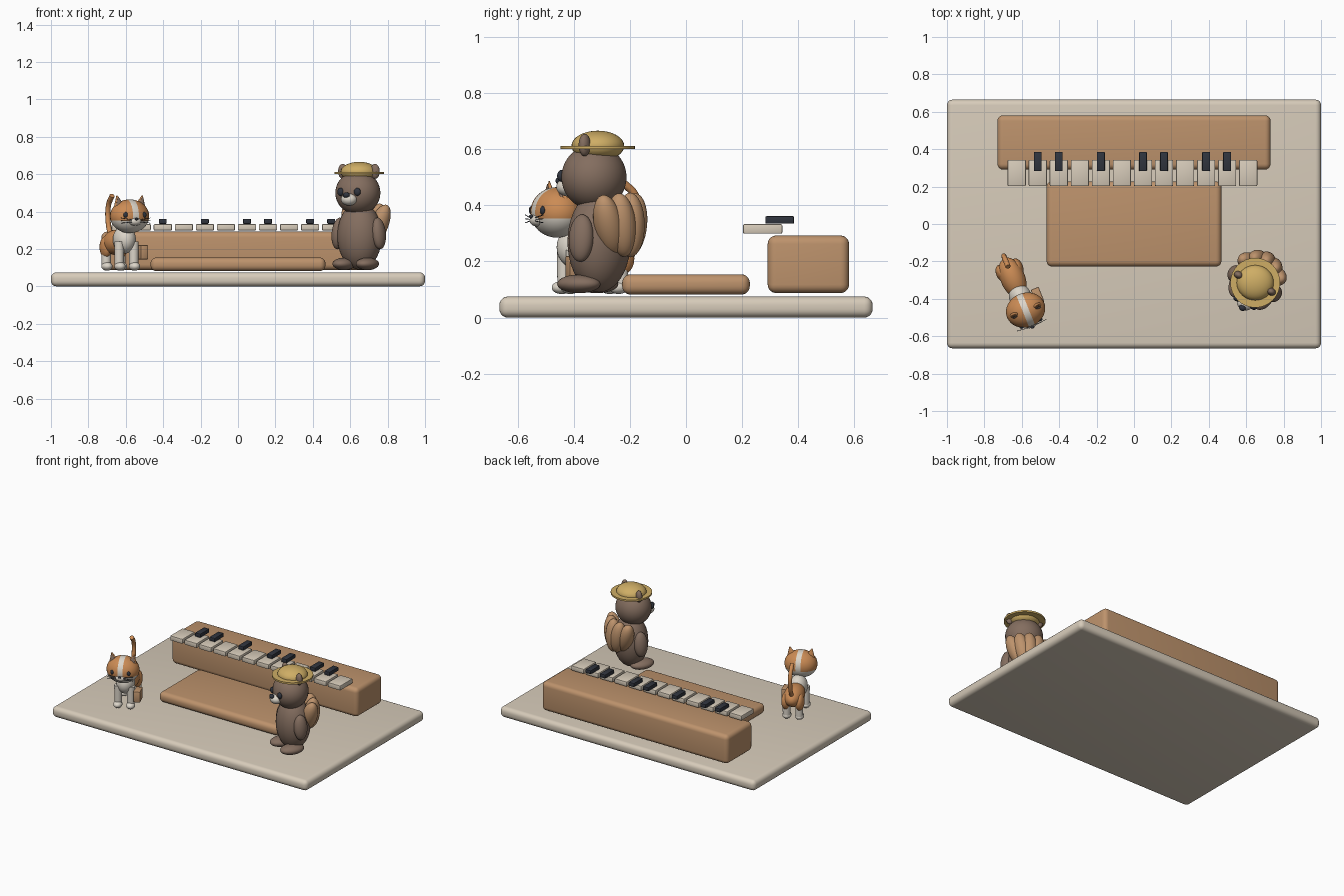
import bpy, bmesh
from math import radians, sin, cos
from mathutils import Matrix, Vector, Euler

cube = bpy.data.objects.get("Cube")
if cube:
    bpy.data.objects.remove(cube, do_unlink=True)


def material(name, r, g, b):
    m = bpy.data.materials.new(name)
    m.use_nodes = True
    m.diffuse_color = (r, g, b, 1)
    node = next(n for n in m.node_tree.nodes if n.type == "BSDF_PRINCIPLED")
    node.inputs["Base Color"].default_value = (r, g, b, 1)
    node.inputs["Roughness"].default_value = 0.7
    return m


CREAM = material("cream", 0.68, 0.60, 0.49)
WOOD = material("warm wood", 0.51, 0.29, 0.15)
DARK = material("charcoal", 0.03, 0.035, 0.048)
FUR = material("brown fur", 0.23, 0.155, 0.115)
ORANGE = material("orange fur", 0.60, 0.26, 0.09)
WHITE = material("white fur", 0.72, 0.67, 0.59)
STRAW = material("straw", 0.62, 0.42, 0.13)
WORLD = Matrix.Identity(4)


def frame(x, y, degrees):
    return Matrix.Translation((x, y, 0)) @ Matrix.Rotation(radians(degrees), 4, "Z")


def finish(bm, name, mats, place, loc, rot=(0, 0, 0)):
    mesh = bpy.data.meshes.new(name)
    bm.to_mesh(mesh)
    bm.free()
    for m in mats:
        mesh.materials.append(m)
    mesh.shade_smooth()
    mesh.set_sharp_from_angle(angle=radians(40))
    ob = bpy.data.objects.new(name, mesh)
    bpy.context.collection.objects.link(ob)
    turn = Euler([radians(a) for a in rot]).to_matrix().to_4x4()
    ob.matrix_world = place @ Matrix.Translation(loc) @ turn
    return ob


def box(name, mat, size, loc, bevel, place=WORLD, segments=5):
    bm = bmesh.new()
    bmesh.ops.create_cube(bm, size=1)
    bmesh.ops.scale(bm, vec=size, verts=bm.verts)
    bmesh.ops.bevel(bm, geom=bm.edges[:], offset=bevel, segments=segments,
                    profile=0.5, affect="EDGES")
    return finish(bm, name, [mat], place, loc)


def sphere(radii):
    bm = bmesh.new()
    bmesh.ops.create_uvsphere(bm, u_segments=32, v_segments=20, radius=1)
    bmesh.ops.scale(bm, vec=radii, verts=bm.verts)
    return bm


def blob(name, mat, radii, loc, place, rot=(0, 0, 0)):
    return finish(sphere(radii), name, [mat], place, loc, rot)


def cone(name, mat, r1, r2, depth, loc, place, rot=(0, 0, 0), squash=1, sides=32):
    bm = bmesh.new()
    bmesh.ops.create_cone(bm, cap_ends=True, segments=sides, radius1=r1,
                          radius2=r2, depth=depth)
    bmesh.ops.scale(bm, vec=(1, squash, 1), verts=bm.verts)
    return finish(bm, name, [mat], place, loc, rot)


def tube(name, mat, points, radius, place):
    data = bpy.data.curves.new(name, "CURVE")
    data.dimensions = "3D"
    data.bevel_depth = radius
    data.bevel_resolution = 3
    data.use_fill_caps = True
    spline = data.splines.new("BEZIER")
    spline.bezier_points.add(len(points) - 1)
    for bp, p in zip(spline.bezier_points, points):
        bp.co = p
        bp.handle_left_type = bp.handle_right_type = "AUTO"
    data.materials.append(mat)
    ob = bpy.data.objects.new(name, data)
    bpy.context.collection.objects.link(ob)
    ob.matrix_world = place


SIDES = (("left", 1), ("right", -1))

# Stage and keyboard
box("base", CREAM, (2, 1.33, 0.075), (0, 0, 0.0375), 0.03)
box("keyboard_body", WOOD, (1.46, 0.29, 0.205), (0, 0.436, 0.19), 0.03)
box("bench", WOOD, (0.935, 0.455, 0.072), (0, 0, 0.118), 0.03)
PITCH, FIRST = 0.1125, -0.627
for i in range(12):
    box(f"white_key_{i + 1}", CREAM, (0.097, 0.14, 0.034),
        (FIRST + PITCH * i, 0.273, 0.316), 0.005, segments=2)
for i in (1, 2, 4, 6, 7, 9, 10):
    box(f"black_key_{i}", DARK, (0.042, 0.102, 0.027),
        (FIRST + PITCH * i, 0.334, 0.348), 0.004, segments=2)

# Bear: body, head and face
BEAR = frame(0.65, -0.31, -27)
blob("bear_body", FUR, (0.122, 0.11, 0.18), (0, 0, 0.27), BEAR)
blob("bear_head", FUR, (0.122, 0.115, 0.117), (0, -0.02, 0.5), BEAR)
blob("bear_muzzle", WHITE, (0.044, 0.04, 0.033), (0, -0.125, 0.465), BEAR)
blob("bear_nose", DARK, (0.019, 0.015, 0.015), (0, -0.156, 0.488), BEAR)
for side, s in SIDES:
    blob(f"bear_{side}_eye", DARK, (0.019, 0.014, 0.021), (s * 0.05, -0.125, 0.505), BEAR)
    blob(f"bear_{side}_ear", FUR, (0.026, 0.02, 0.04), (s * 0.097, -0.008, 0.615), BEAR)
    blob(f"bear_{side}_arm", FUR, (0.036, 0.046, 0.085), (s * 0.12, -0.01, 0.283),
         BEAR, (0, -s * 6, 0))
    blob(f"bear_{side}_foot", FUR, (0.056, 0.082, 0.033), (s * 0.07, -0.045, 0.12), BEAR)

# Fan of tail plumes around the bear's back
for i, a in enumerate((-54, -27, 0, 27, 54)):
    t = radians(a)
    blob(f"tail_plume_{i + 1}", WOOD, (0.05, 0.052, 0.115),
         (0.095 * sin(t), 0.01 + 0.115 * cos(t), 0.33), BEAR, (0, a * 0.45, 0))

# Straw hat
HAT = frame(0.648, -0.314, 0)
cone("hat_brim", STRAW, 0.133, 0.133, 0.012, (0, 0, 0.606), HAT)
blob("hat_crown", STRAW, (0.099, 0.094, 0.054), (0, 0, 0.612), HAT)

# Cat: body and legs
CAT = frame(-0.63, -0.335, 22)
blob("cat_body", ORANGE, (0.066, 0.115, 0.068), (0, 0.05, 0.235), CAT)
blob("cat_chest", WHITE, (0.06, 0.072, 0.075), (0, -0.06, 0.25), CAT)
for side, s in SIDES:
    for end, y in (("front", -0.09), ("back", 0.095)):
        cone(f"cat_{side}_{end}_leg", WHITE, 0.024, 0.026, 0.14, (s * 0.042, y, 0.17), CAT)
        blob(f"cat_{side}_{end}_paw", WHITE, (0.029, 0.036, 0.023),
             (s * 0.042, y - 0.01, 0.107), CAT)
    blob(f"cat_{side}_thigh", ORANGE, (0.03, 0.048, 0.058), (s * 0.045, 0.095, 0.21), CAT)
tube("cat_tail", ORANGE, [(0, 0.13, 0.26), (0, 0.17, 0.34), (0, 0.168, 0.43),
                          (0, 0.115, 0.485)], 0.014, CAT)

# Cat head, cut so the blaze and the lower face are white
bm = sphere((0.107, 0.092, 0.09))
for co, no in (((0.017, 0, 0), (1, 0, 0)), ((-0.017, 0, 0), (1, 0, 0)),
               ((0, 0, -0.022), (0, 0, 1))):
    bmesh.ops.bisect_plane(bm, geom=bm.verts[:] + bm.edges[:] + bm.faces[:],
                           plane_co=co, plane_no=no)
for f in bm.faces:
    c = f.calc_center_median()
    f.material_index = int(abs(c.x) < 0.017 or c.z < -0.022)
finish(bm, "cat_head", [ORANGE, WHITE], CAT, (0, -0.135, 0.375))

# Cat face, ears and whiskers
blob("cat_muzzle", WHITE, (0.036, 0.024, 0.022), (0, -0.212, 0.347), CAT)
blob("cat_nose", DARK, (0.01, 0.007, 0.007), (0, -0.234, 0.36), CAT)
for side, s in SIDES:
    blob(f"cat_{side}_eye", DARK, (0.013, 0.009, 0.015), (s * 0.053, -0.211, 0.382), CAT)
    cone(f"cat_{side}_ear", ORANGE, 0.035, 0.003, 0.07, (s * 0.066, -0.135, 0.452),
         CAT, (0, s * 12, 0), 0.55)
    cone(f"cat_{side}_inner_ear", FUR, 0.024, 0.002, 0.05, (s * 0.066, -0.146, 0.452),
         CAT, (-8, s * 12, 0), 0.4)
    for i in (-1, 0, 1):
        tube(f"cat_{side}_whisker_{i + 2}", DARK,
             [(s * 0.025, -0.228, 0.35 + i * 0.006), (s * 0.085, -0.222, 0.352 + i * 0.014)],
             0.0015, CAT)

# Small case carried beside the cat
box("case", WOOD, (0.045, 0.085, 0.076), (0.088, -0.088, 0.182), 0.005, CAT, 2)
